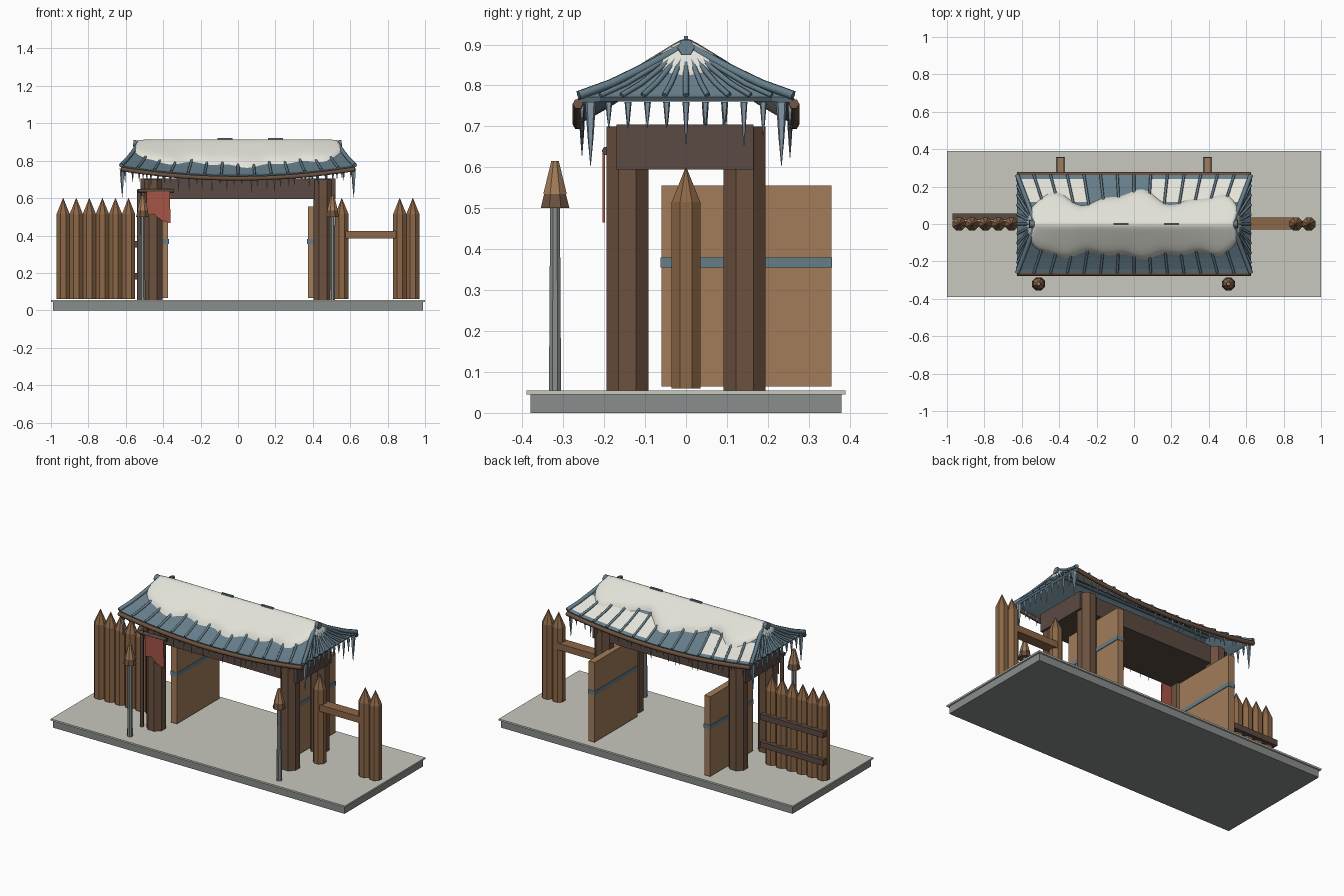
import bpy, bmesh, math, random
from mathutils import Vector

random.seed(4)
cube = bpy.data.objects.get("Cube")
if cube:
    bpy.data.objects.remove(cube, do_unlink=True)


def material(name, *rgb):
    m = bpy.data.materials.new(name)
    m.use_nodes = True
    m.diffuse_color = (*rgb, 1)
    m.node_tree.nodes["Principled BSDF"].inputs["Base Color"].default_value = (*rgb, 1)
    return m


SLAB = material("pale stone", .58, .58, .52)
STONE = material("grey stone", .25, .27, .26)
TAN = material("tan wood", .36, .20, .10)
STAKE = material("stake wood", .26, .135, .062)
POST = material("post wood", .15, .083, .05)
DARK = material("dark wood", .105, .068, .055)
ROOF = material("slate blue", .13, .205, .25)
SNOW = material("snow white", .76, .76, .69)
RED = material("faded red", .38, .09, .062)
ICE = material("ice blue", .24, .32, .39)


def finish(bm, name, *mats, loc=(0, 0, 0)):
    me = bpy.data.meshes.new(name)
    bm.to_mesh(me)
    bm.free()
    ob = bpy.data.objects.new(name, me)
    ob.location = loc
    for m in mats:
        me.materials.append(m)
    bpy.context.collection.objects.link(ob)
    return ob


def box(name, mat, x, y, z):
    bm = bmesh.new()
    bmesh.ops.create_cube(bm, size=1)
    for v in bm.verts:
        v.co = [lo + (c + .5) * (hi - lo) for c, (lo, hi) in zip(v.co, (x, y, z))]
    return finish(bm, name, mat)


def add_lathe(bm, profile, centre, sides):
    # profile is a list of (radius, height) pairs, bottom to top
    rings = []
    for r, z in profile:
        ang = [(i + .5) * math.tau / sides for i in range(sides)]
        rings.append([bm.verts.new((centre[0] + r * math.cos(a),
                                    centre[1] + r * math.sin(a), z)) for a in ang])
    bm.faces.new(rings[0][::-1])
    bm.faces.new(rings[-1])
    for a, b in zip(rings, rings[1:]):
        for i in range(sides):
            j = (i + 1) % sides
            bm.faces.new((a[i], a[j], b[j], b[i]))


def lathe(name, mat, profile, centre, sides=8):
    bm = bmesh.new()
    add_lathe(bm, profile, centre, sides)
    return finish(bm, name, mat)


def tubes(name, mat, paths, radius):
    cu = bpy.data.curves.new(name, "CURVE")
    cu.dimensions = "3D"
    cu.bevel_depth = radius
    cu.bevel_resolution = 1
    cu.use_fill_caps = True
    for path in paths:
        sp = cu.splines.new("POLY")
        sp.points.add(len(path) - 1)
        for p, co in zip(sp.points, path):
            p.co = (*co, 1)
    cu.materials.append(mat)
    ob = bpy.data.objects.new(name, cu)
    bpy.context.collection.objects.link(ob)
    bpy.ops.object.select_all(action="DESELECT")
    ob.select_set(True)
    bpy.context.view_layer.objects.active = ob
    bpy.ops.object.convert(target="MESH")
    return ob


# Base
box("base_block", STONE, (-.99, .99), (-.38, .38), (0, .045))
box("base_slab", SLAB, (-1, 1), (-.39, .39), (.045, .055))

# Gate posts, lintel and open doors
for sx in (-1, 1):
    for sy in (-1, 1):
        lathe("gate_post", POST, [(.056, .055), (.056, .70)], (sx * .455, sy * .143))
    x = sx * .393
    box("door", TAN, (x - .02, x + .02), (-.06, .355), (.065, .555))
    box("door_band", ROOF, (x - .024, x + .024), (-.062, .357), (.355, .38))
box("lintel", DARK, (-.52, .52), (-.17, .165), (.595, .705))

# Palisade stakes and rails
stakes = [-.935 + .07 * i for i in range(6)] + [.555, .865, .935]
for x in stakes:
    lathe("fence_stake", STAKE, [(.038, .06), (.038, .515), (.001, .6)], (x, 0))
for z in (.165, .335):
    box("back_rail", DARK, (-.97, -.54), (.022, .055), (z, z + .035))
box("side_rail", STAKE, (.57, .86), (-.03, .035), (.385, .425))

# Lamp posts
for x in (-.51, .505):
    at = (x, -.32)
    lathe("lamp_pole", STONE, [(.016, .055), (.013, .5)], at)
    lathe("lamp_collar", POST, [(.038, .5), (.026, .545)], at)
    lathe("lamp_cap", TAN, [(.031, .535), (.01, .615)], at)

# Banner on its pole
tubes("banner_pole", DARK, [[(-.528, -.178, .055), (-.528, -.178, .645)],
                            [(-.535, -.195, .64), (-.345, -.195, .64)]], .011)
bm = bmesh.new()
outline = [(-.49, .635), (-.49, .505), (-.45, .515), (-.41, .48), (-.36, .465), (-.365, .635)]
bm.faces.new([bm.verts.new((x, -.204, z)) for x, z in outline])
banner = finish(bm, "banner", RED)
banner.modifiers.new("cloth", "SOLIDIFY").thickness = .006

# Roof: rings shrink from the curved eave up to the ridge
HX, HY, RUN = .625, .262, .10


def roof_point(u, v, s):
    x, y = u * (HX - RUN * s), v * HY * (1 - s)
    return Vector((x, y, .722 + .173 * s ** 1.15 + .05 * u * u * (1 - s)))


NX, NY = 14, 10
us = [-1 + 2 * i / NX for i in range(NX)]
vs = [-1 + 2 * i / NY for i in range(NY)]
rim = ([(u, -1) for u in us] + [(1, v) for v in vs]
       + [(-u, 1) for u in us] + [(-1, -v) for v in vs])
levels = (0, .08, .3, .55, .8, 1)
bm = bmesh.new()
rings = [[bm.verts.new(roof_point(u, v, s)) for u, v in rim] for s in levels]
for k in range(len(rings) - 1):
    a, b = rings[k], rings[k + 1]
    for i in range(len(rim)):
        j = (i + 1) % len(rim)
        f = bm.faces.new((a[i], a[j], b[j], b[i]))
        c = f.calc_center_median()
        on_back = rim[i][1] == 1 and rim[j][1] == 1
        # Drifted snow lies between some back ribs
        if on_back and k in (1, 2) and (c.x < -.22 or c.x > .1):
            f.material_index = 1
bmesh.ops.remove_doubles(bm, verts=bm.verts, dist=.0005)
roof = finish(bm, "roof", ROOF, SNOW)
mod = roof.modifiers.new("thickness", "SOLIDIFY")
mod.thickness, mod.offset = .014, -1

lift = Vector((0, 0, .004))
steps = (0, .3, .6, .97)
tubes("roof_ribs", ROOF, [[roof_point(u, v, s) + lift for s in steps] for u, v in rim], .007)
corners = [(a, b) for a in (-1, 1) for b in (-1, 1)]
tubes("hip_ribs", ROOF, [[roof_point(u, v, s) + lift for s in steps] for u, v in corners], .012)
tubes("ridge_cap", ROOF, [[(-.56, 0, .893), (-.5, 0, .885), (.5, 0, .885), (.555, 0, .893)]], .021)
eave = [-1 + i / 8 for i in range(17)]
tubes("eave_beams", POST, [[roof_point(u, v, 0) + Vector((0, v * .002, -.017)) for u in eave]
                           for v in (-1, 1)], .013)

# Snow blanket with a wavy lower edge
N, M = 72, 24
END = .575


def snow_top(x, y, thick):
    y = math.hypot(y, .015)
    s = max(0, min(1, (HX - abs(x)) / RUN, 1 - y / HY))
    return .722 + .173 * s ** 1.15 + .05 * (x / HX) ** 2 * (1 - s) + thick


bm = bmesh.new()
grid = []
for i in range(N + 1):
    t = math.sin(math.pi * (i / N - .5))
    x = END * t
    taper = max(0, 1 - abs(t) ** 8) ** .5
    front = .172 + .012 * math.sin(13 * x + 1) + .01 * math.sin(31 * x)
    back = .145 + .035 * math.cos(13 * x) + .015 * math.sin(27 * x)
    row = []
    for j in range(M + 1):
        v = -1 + 2 * j / M
        y = v * taper * (front if v < 0 else back)
        thick = .034 * (1 - v ** 6) ** .5 * taper ** .5 - .004
        row.append(bm.verts.new((x, y, snow_top(x, y, thick))))
    grid.append(row)
for a, b in zip(grid, grid[1:]):
    for j in range(M):
        bm.faces.new((a[j], b[j], b[j + 1], a[j + 1])).smooth = True
bmesh.ops.remove_doubles(bm, verts=bm.verts, dist=.0004)
finish(bm, "roof_snow", SNOW)

# Bare slate showing at the ridge
for x in (-.07, .2):
    box("bare_ridge_tile", ROOF, (x - .04, x + .04), (-.005, .005), (.88, .921))

# Icicles hanging from all eaves
bm = bmesh.new()


def icicle(p, length, r):
    add_lathe(bm, [(.0008, p.z - length), (r * .55, p.z - length * .55), (r, p.z)], p, 5)


for v in (-1, 1):
    for i in range(30):
        u = -.96 + 1.92 * (i + random.uniform(-.3, .3)) / 29
        icicle(roof_point(u, v * .97, 0) - lift * 4, random.uniform(.03, .085), .007)
for u in (-1, 1):
    for i in range(9):
        v = -.72 + .18 * i
        icicle(roof_point(u * .99, v, 0) - lift * 3, random.uniform(.05, .11), .009)
    for v in (-.89, .89):
        icicle(roof_point(u * .99, v, 0) - lift * 3, .155, .014)
finish(bm, "icicles", ICE)
